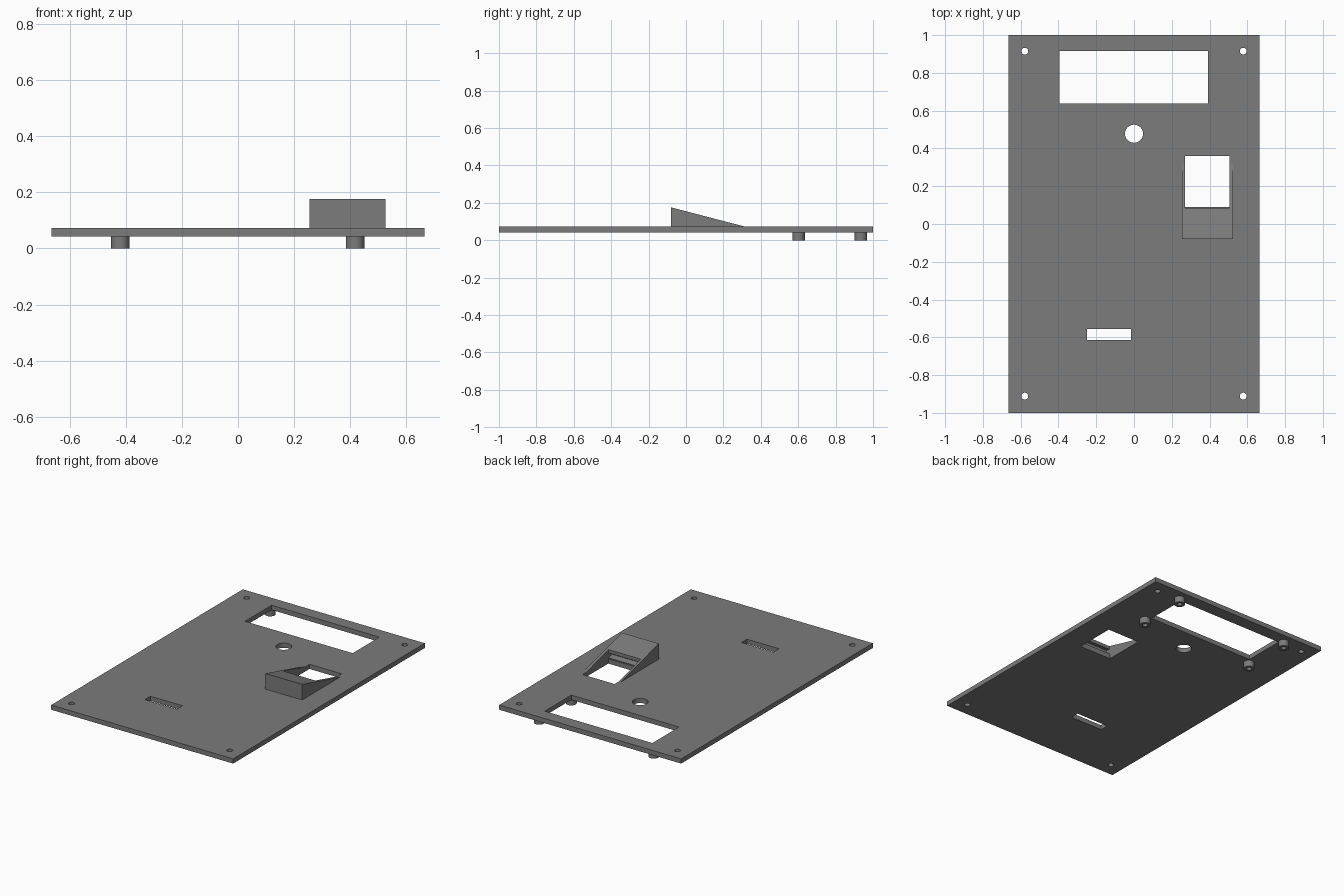
import bpy, bmesh, math

if "Cube" in bpy.data.objects:
    bpy.data.objects.remove(bpy.data.objects["Cube"])

Z0, Z1 = 0.042, 0.073   # underside and top of the panel

gray = bpy.data.materials.new("dark gray plastic")
gray.diffuse_color = (0.2, 0.2, 0.2, 1)
gray.use_nodes = True
gray.node_tree.nodes["Principled BSDF"].inputs["Base Color"].default_value = gray.diffuse_color


def finish(name, bm, cutter=False):
    bmesh.ops.recalc_face_normals(bm, faces=bm.faces)
    me = bpy.data.meshes.new(name)
    bm.to_mesh(me)
    bm.free()
    ob = bpy.data.objects.new(name, me)
    bpy.context.collection.objects.link(ob)
    me.materials.append(gray)
    if cutter:
        ob.hide_render = True
        ob.hide_viewport = True
    return ob


def prism(name, profile, x0, x1, cutter=False):
    """Extrude a (y, z) profile from x0 to x1."""
    bm = bmesh.new()
    face = bm.faces.new([bm.verts.new((x0, y, z)) for y, z in profile])
    ext = bmesh.ops.extrude_face_region(bm, geom=[face])
    moved = [v for v in ext["geom"] if isinstance(v, bmesh.types.BMVert)]
    bmesh.ops.translate(bm, verts=moved, vec=(x1 - x0, 0, 0))
    return finish(name, bm, cutter)


def box(name, x0, x1, y0, y1, z0, z1, cutter=False):
    return prism(name, [(y0, z0), (y1, z0), (y1, z1), (y0, z1)], x0, x1, cutter)


def cylinder(name, x, y, r, z0, z1, cutter=False):
    bm = bmesh.new()
    bmesh.ops.create_cone(bm, cap_ends=True, segments=32, radius1=r, radius2=r, depth=z1 - z0)
    bmesh.ops.translate(bm, verts=bm.verts, vec=(x, y, (z0 + z1) / 2))
    for f in bm.faces:
        f.smooth = len(f.verts) == 4
    for e in bm.edges:
        e.smooth = all(len(f.verts) == 4 for f in e.link_faces)
    return finish(name, bm, cutter)


def cut(target, cutter):
    m = target.modifiers.new(cutter.name, 'BOOLEAN')
    m.operation = 'DIFFERENCE'
    m.solver = 'EXACT'
    m.object = cutter


# Flat panel with its openings
panel = box("panel", -0.665, 0.665, -1, 1, Z0, Z1)
cut(panel, box("display_window_cutter", -0.395, 0.392, 0.637, 0.915, 0, 0.2, True))
cut(panel, box("slot_cutter", -0.25, -0.015, -0.615, -0.557, 0, 0.2, True))
cut(panel, box("sensor_opening_cutter", 0.27, 0.505, 0.09, 0.36, 0, 0.2, True))
cut(panel, cylinder("button_hole_cutter", 0, 0.478, 0.048, 0, 0.2, True))
for x in (-0.578, 0.578):
    for y in (-0.911, 0.915):
        cut(panel, cylinder("screw_hole_cutter", x, y, 0.018, 0, 0.2, True))

# Sloped sensor housing, open towards the back
housing = prism("sensor_housing", [(-0.08, Z1), (0.315, Z1), (-0.08, 0.176)], 0.255, 0.525)
cut(housing, box("housing_opening_cutter", 0.27, 0.505, 0.086, 0.5, 0, 0.3, True))
# Shallow tilted recess behind the housing lip
cut(housing, prism("housing_recess_cutter",
                   [(0.05, 0.088), (0.12, 0.07), (0.12, 0.104), (0.057, 0.115)],
                   0.27, 0.505, True))

# Hollow standoffs under the display window
for x in (-0.42, 0.417):
    for y in (0.602, 0.935):
        post = cylinder("standoff", x, y, 0.033, 0, Z0)
        cut(post, cylinder("standoff_bore_cutter", x, y, 0.016, -0.02, Z0 - 0.004, True))
